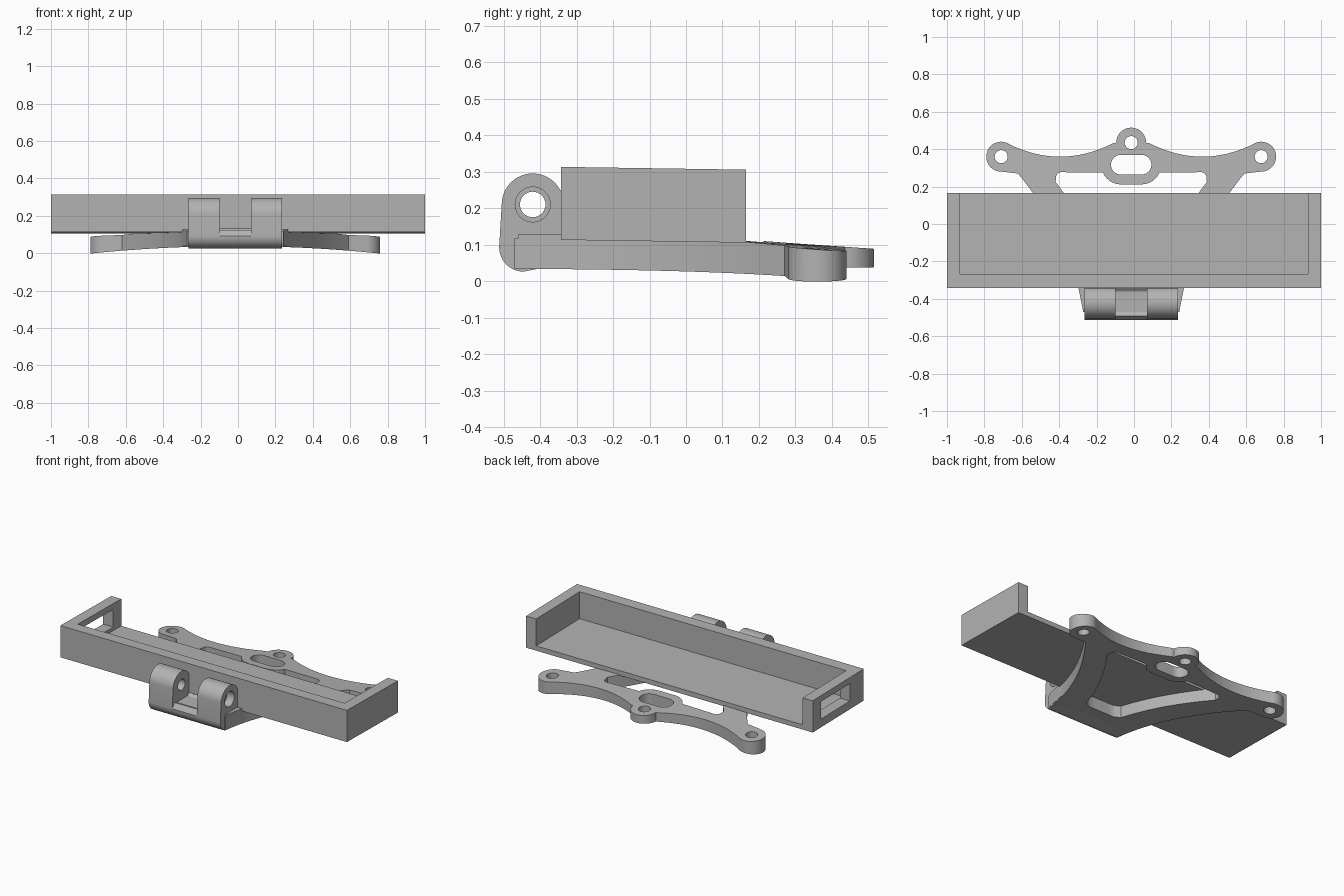
import bpy, bmesh, math
from mathutils import Vector

if "Cube" in bpy.data.objects:
    bpy.data.objects.remove(bpy.data.objects["Cube"])

gray = bpy.data.materials.new("plain gray")
gray.use_nodes = True
gray.diffuse_color = (0.45, 0.45, 0.45, 1)
gray.node_tree.nodes["Principled BSDF"].inputs["Base Color"].default_value = (0.45, 0.45, 0.45, 1)

CX = -0.015  # centre line of the bracket


def add(name, bm):
    mesh = bpy.data.meshes.new(name)
    bmesh.ops.recalc_face_normals(bm, faces=bm.faces)
    bm.to_mesh(mesh)
    bm.free()
    ob = bpy.data.objects.new(name, mesh)
    bpy.context.collection.objects.link(ob)
    mesh.materials.append(gray)
    return ob


def box(name, lo, hi):
    bm = bmesh.new()
    bmesh.ops.create_cube(bm, size=1)
    for v in bm.verts:
        v.co = [(a + b) / 2 + c * (b - a) for a, b, c in zip(lo, hi, v.co)]
    return add(name, bm)


def prism(name, profile, x0, x1):
    """Extrude a (y, z) profile along x."""
    bm = bmesh.new()
    face = bm.faces.new([bm.verts.new((x0, y, z)) for y, z in profile])
    ext = bmesh.ops.extrude_face_region(bm, geom=[face])
    verts = [g for g in ext["geom"] if isinstance(g, bmesh.types.BMVert)]
    bmesh.ops.translate(bm, verts=verts, vec=(x1 - x0, 0, 0))
    return add(name, bm)


def arc(cx, cy, r, a0, a1, n=16):
    angles = [math.radians(a0 + (a1 - a0) * i / n) for i in range(n + 1)]
    return [(cx + r * math.cos(a), cy + r * math.sin(a)) for a in angles]


def cut(ob, cutter):
    mod = ob.modifiers.new("cut", "BOOLEAN")
    mod.operation, mod.object, mod.solver = "DIFFERENCE", cutter, "EXACT"
    cutter.hide_render = True
    dg = bpy.context.evaluated_depsgraph_get()
    mesh = bpy.data.meshes.new_from_object(ob.evaluated_get(dg))
    ob.modifiers.clear()
    ob.data = mesh
    bpy.data.objects.remove(cutter)


def smooth(ob):
    bpy.ops.object.select_all(action="DESELECT")
    ob.select_set(True)
    bpy.context.view_layer.objects.active = ob
    bpy.ops.object.shade_smooth_by_angle(angle=math.radians(30))


# Tray: open at the top and back, with a window in its right end wall
tray = box("tray", (-1, -0.343, 0.113), (1, 0.165, 0.313))
cut(tray, box("tray_cavity", (-0.93, -0.268, 0.143), (0.93, 0.4, 0.5)))
cut(tray, box("end_window", (-1.2, -0.205, 0.165), (-0.8, 0.085, 0.275)))
for v in tray.data.vertices:  # slight backward tilt
    v.co.z -= 0.015 * (v.co.y + 0.343)


# Mounting plate: flat outline with holes, then arched across its width
def half_width(y):
    t = y + 0.345
    return 0.28 + 0.24 * t + 0.47 * t * t


def mirrored(half):
    pts = half + [(-x, y) for x, y in reversed(half)]
    return [p for i, p in enumerate(pts) if (Vector(p) - Vector(pts[i - 1])).length > 1e-4]


def steps(a, b, n):
    return [a + (b - a) * i / n for i in range(n + 1)]


outline = [(half_width(y), y) for y in steps(-0.47, 0.27, 20)]
outline += arc(0.695, 0.36, 0.08, -90, 115, 24)
outline += [(x, 0.36 + 0.9 * (x - 0.38) ** 2) for x in steps(0.65, 0.1, 20)]
outline += arc(0, 0.435, 0.08, 0, 90, 14)

opening = [(half_width(y) - 0.165, y) for y in steps(-0.29, 0.225, 16)]
opening = [(0.09, -0.31)] + opening
opening += arc(0.375, 0.25, 0.027, 0, 90, 6)
opening += arc(0.055, 0.317, 0.105, -24, -90, 10)

slot = arc(0.055, 0.317, 0.053, -90, 90)
loops = [mirrored(outline), mirrored(opening), mirrored(slot)]
loops += [arc(x, y, 0.035, 0, 345, 23) for x, y in ((0.695, 0.36), (-0.695, 0.36), (0, 0.435))]

curve = bpy.data.curves.new("plate_outline", "CURVE")
curve.dimensions, curve.fill_mode, curve.extrude = "2D", "BOTH", 0.5
for pts in loops:
    spline = curve.splines.new("POLY")
    spline.points.add(len(pts) - 1)
    for p, (x, y) in zip(spline.points, pts):
        p.co = (x, y, 0, 1)
    spline.use_cyclic_u = True
helper = bpy.data.objects.new("plate_outline", curve)
bpy.context.collection.objects.link(helper)
flat = bpy.data.meshes.new_from_object(helper.evaluated_get(bpy.context.evaluated_depsgraph_get()))
bpy.data.objects.remove(helper)

bm = bmesh.new()
bm.from_mesh(flat)
bmesh.ops.remove_doubles(bm, verts=bm.verts, dist=1e-5)
for x in steps(-0.7, 0.7, 28):
    bmesh.ops.bisect_plane(bm, geom=bm.verts[:] + bm.edges[:] + bm.faces[:],
                           plane_co=(x, 0, 0), plane_no=(1, 0, 0))
for v in bm.verts:
    x, y, z = v.co
    if z > 0:
        v.co.z = min(0.118, 0.113 - 0.07 * (y - 0.165)) - 0.012 * (x / 0.75) ** 2
    else:
        v.co.z = 0.038 - 0.037 * (x / 0.75) ** 2
    v.co.x += CX
smooth(add("mounting_plate", bm))

# Hinge base: flared shoulder in front of the tray, with a saddle between the lugs
shoulder = prism("hinge_shoulder", [(-0.32, 0.04), (-0.32, 0.128), (-0.46, 0.128), (-0.46, 0.04)],
                 CX - 0.28, CX + 0.28)
for v in shoulder.data.vertices:
    v.co.x = CX + math.copysign(half_width(v.co.y), v.co.x - CX)
cut(shoulder, prism("pin_clearance", arc(-0.42, 0.21, 0.11, 0, 350, 35), CX - 0.085, CX + 0.085))
smooth(shoulder)

toe = arc(-0.445, 0.093, 0.067, 180, 270, 10) + [(-0.37, 0.041), (-0.32, 0.041)]
saddle = prism("hinge_saddle", [(-0.32, 0.13), (-0.345, 0.13)] + arc(-0.42, 0.21, 0.11, -45, -130)
               + toe, CX - 0.085, CX + 0.085)
smooth(saddle)

# Hinge lugs with a pin hole, countersunk on the left side
lug_profile = [(-0.32, 0.25)] + arc(-0.42, 0.21, 0.085, 28, 180, 24) + toe
for name, x0, x1 in (("right_lug", -0.25, -0.085), ("left_lug", 0.085, 0.25)):
    lug = prism(name, lug_profile, CX + x0, CX + x1)
    cut(lug, prism("pin_hole", arc(-0.42, 0.21, 0.035, 0, 348.75, 31), CX - 0.4, CX + 0.4))
    if x0 > 0:
        cut(lug, prism("counterbore", arc(-0.42, 0.21, 0.048, 0, 348.75, 31), CX + 0.2, CX + 0.4))
    smooth(lug)
